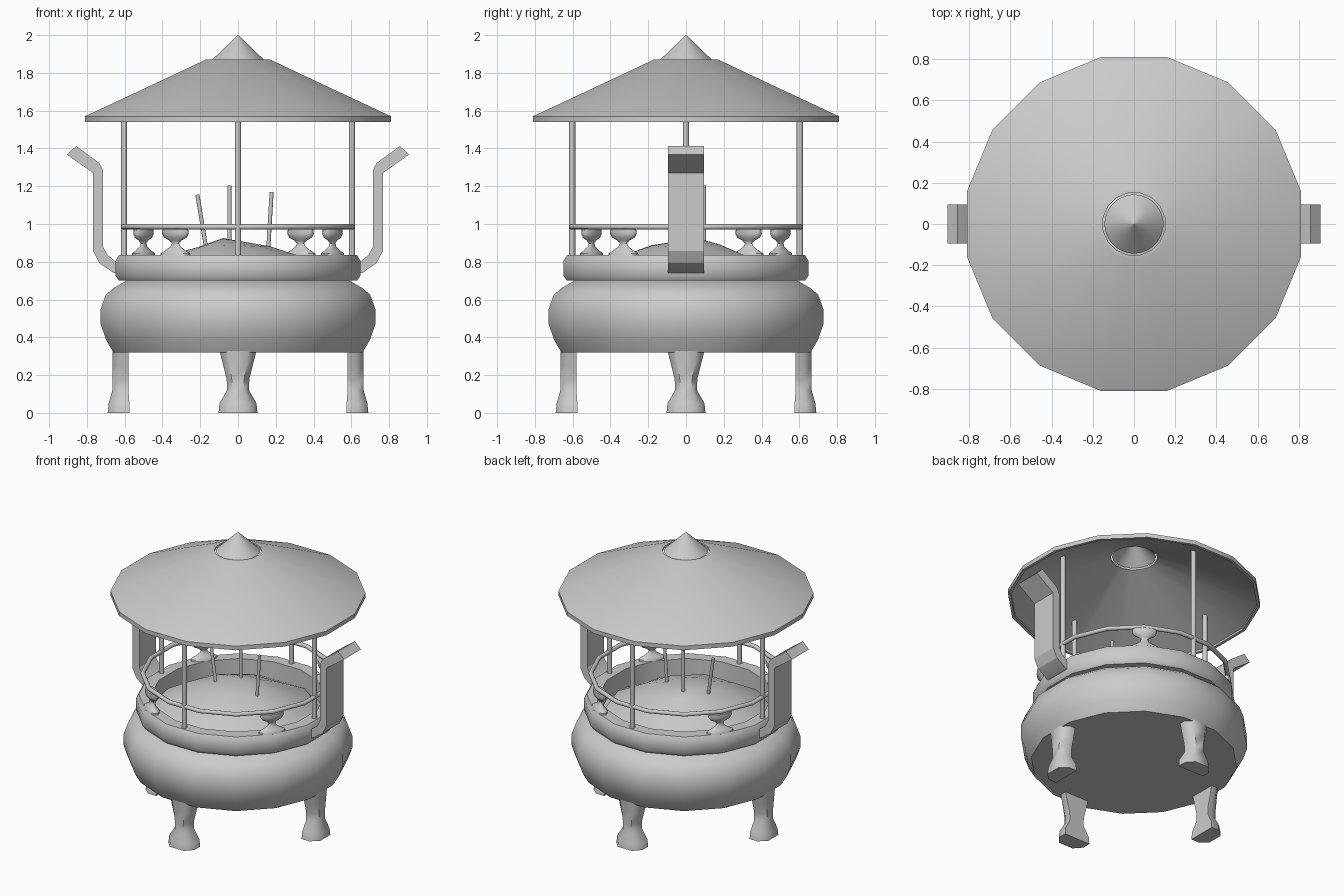
import bpy, bmesh, math, random
from math import cos, sin, pi, radians
from mathutils import Matrix, Vector

if "Cube" in bpy.data.objects:
    bpy.data.objects.remove(bpy.data.objects["Cube"])

metal = bpy.data.materials.new("grey metal")
metal.use_nodes = True
GREY = (0.6, 0.6, 0.6, 1)
metal.diffuse_color = GREY
metal.node_tree.nodes["Principled BSDF"].inputs["Base Color"].default_value = GREY

SIDES = 16
FLAT = 1 / cos(pi / SIDES)  # corner radius for a given flat-side distance


def finish(name, bm, smooth=40):
    bmesh.ops.recalc_face_normals(bm, faces=bm.faces)
    mesh = bpy.data.meshes.new(name)
    bm.to_mesh(mesh)
    bm.free()
    mesh.materials.append(metal)
    ob = bpy.data.objects.new(name, mesh)
    bpy.context.collection.objects.link(ob)
    if smooth:
        bpy.ops.object.select_all(action='DESELECT')
        ob.select_set(True)
        bpy.context.view_layer.objects.active = ob
        bpy.ops.object.shade_smooth_by_angle(angle=radians(smooth))
    return ob


def loft(bm, rings, closed=False, caps=False):
    loops = [[bm.verts.new(p) for p in ring] for ring in rings]
    n = len(loops[0])
    pairs = list(zip(loops, loops[1:])) + ([(loops[-1], loops[0])] if closed else [])
    for a, b in pairs:
        for i in range(n):
            j = (i + 1) % n
            bm.faces.new((a[i], a[j], b[j], b[i]))
    if caps:
        bm.faces.new(loops[0])
        bm.faces.new(loops[-1])


def lathe(name, profile, sides=SIDES, closed=False, caps=False, smooth=40, squash=1):
    bm = bmesh.new()
    k = 1 / cos(pi / sides)
    rings = [[(r * k * squash * cos(t), r * k * sin(t), z)
              for t in ((i + .5) * 2 * pi / sides for i in range(sides))]
             for r, z in profile]
    loft(bm, rings, closed, caps)
    return finish(name, bm, smooth)


def rod(name, start, end, radius):
    a, b = Vector(start), Vector(end)
    bm = bmesh.new()
    turn = (b - a).to_track_quat('Z', 'Y').to_matrix().to_4x4()
    bmesh.ops.create_cone(bm, cap_ends=True, segments=10, radius1=radius, radius2=radius,
                          depth=(b - a).length, matrix=Matrix.Translation((a + b) / 2) @ turn)
    return finish(name, bm)


# Bowl and its hollow rim
lathe("bowl", [(.66, .32), (.70, .39), (.727, .47), (.727, .55), (.70, .625),
               (.66, .66), (.59, .70)], caps=True)
lathe("rim", [(.63, .70), (.648, .725), (.648, .805), (.63, .835), (.55, .835), (.55, .70)],
      closed=True)

# Uneven mound of ash
random.seed(4)
bm = bmesh.new()
rings = []
for r, z, jitter in ((.56, .72, 0), (.36, .825, .008), (.19, .885, .008)):
    rings.append([(r * cos(t) - .02, r * sin(t), z + random.uniform(-jitter, jitter))
                  for t in (i * 2 * pi / 10 for i in range(10))])
loft(bm, rings)
bm.verts.ensure_lookup_table()
peak = bm.verts.new((-.08, .06, .925))
top = list(bm.verts)[20:30]
for i in range(10):
    bm.faces.new((top[i], top[(i + 1) % 10], peak))
finish("ash_mound", bm, 20)

# Incense sticks
rod("incense_left", (-.165, -.01, .85), (-.215, 0, 1.155), .011)
rod("incense_middle", (-.045, .095, .85), (-.045, .095, 1.205), .011)
rod("incense_right", (.158, -.015, .83), (.178, -.01, 1.17), .011)

# Rail ring
lathe("rail", [(.605 + .015 * cos(t), .985 + .015 * sin(t))
               for t in (i * pi / 4 for i in range(8))], closed=True, smooth=50)

# Thin-shelled roof and its finial
lathe("roof", [(.15, 1.87), (.17, 1.87), (.81, 1.57), (.81, 1.54), (.79, 1.54),
               (.79, 1.555), (.15, 1.855)], closed=True)
lathe("finial", [(.142, 1.865), (.001, 2.0)], sides=32)

# Four legs, posts and balusters around the body
LEG = [(0, .103, .575, .69), (.05, .098, .575, .685), (.12, .058, .58, .665),
       (.18, .06, .58, .665), (.25, .078, .58, .665), (.33, .098, .58, .665)]
BALUSTER = [(.09, .835), (.088, .845), (.06, .86), (.03, .88), (.022, .898), (.035, .912),
            (.068, .928), (.08, .95), (.076, .972), (.05, .976)]
for i, side in enumerate(("right", "back", "left", "front")):
    turn = Matrix.Rotation(i * pi / 2, 4, 'Z')
    bm = bmesh.new()
    loft(bm, [[turn @ Vector(p) for p in (
        (a, -w, z), (a + .55 * (b - a), -w, z), (b, -w * .55, z),
        (b, w * .55, z), (a + .55 * (b - a), w, z), (a, w, z))]
        for z, w, a, b in LEG], caps=True)
    finish(side + "_leg", bm, 50)
    rod(side + "_post", turn @ Vector((.603, 0, .82)), turn @ Vector((.603, 0, 1.66)), .017)
    knob = lathe(side + "_baluster", BALUSTER, caps=True, squash=.45)
    angle = i * pi / 2 - radians(33.5)
    knob.location = (.6 * cos(angle), .6 * sin(angle), 0)
    knob.rotation_euler.z = angle

# Bent strap handles
HANDLE = [(.905, 1.367), (.857, 1.413), (.735, 1.323), (.714, 1.286), (.714, .878),
          (.69, .835), (.64, .795), (.64, .738), (.66, .742), (.735, .794), (.767, .857),
          (.767, 1.27)]
for side, s in (("left", 1), ("right", -1)):
    bm = bmesh.new()
    loft(bm, [[(s * x, y, z) for x, z in HANDLE] for y in (-.095, .095)], caps=True)
    finish(side + "_handle", bm, 25)
